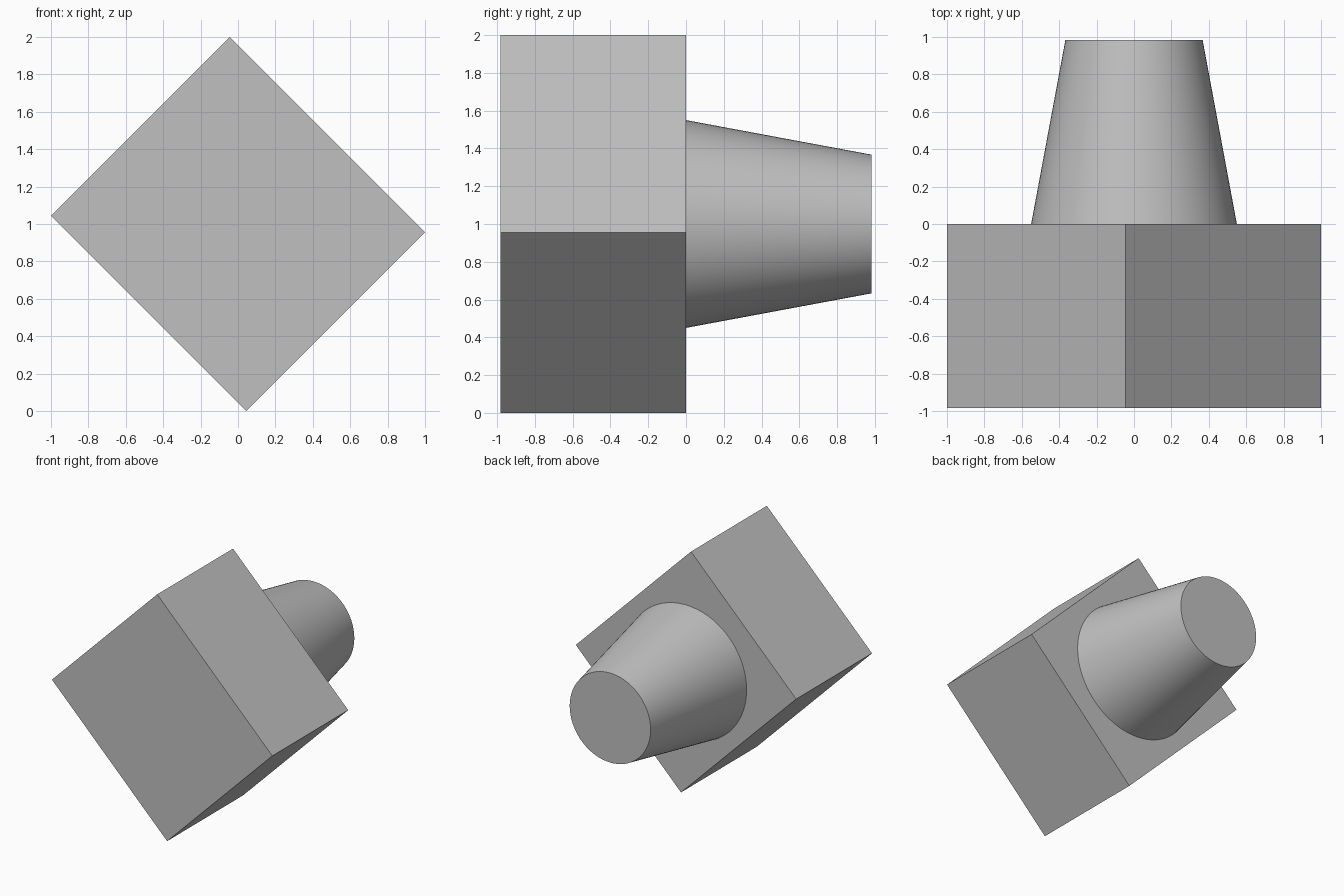
import bpy, math

default = bpy.data.objects.get("Cube")
if default:
    bpy.data.objects.remove(default, do_unlink=True)

grey = bpy.data.materials.new("light_grey")
grey.use_nodes = True
colour = (0.53, 0.53, 0.53, 1)
grey.diffuse_color = colour
grey.node_tree.nodes["Principled BSDF"].inputs["Base Color"].default_value = colour

DEPTH = 0.983   # both parts share the same depth along y
CENTRE_Z = 1.0


def finish(name):
    obj = bpy.context.object
    obj.name = name
    obj.data.materials.append(grey)
    bpy.ops.object.transform_apply(location=False, rotation=True, scale=True)
    return obj


# Rectangular block, turned 45 degrees about the depth axis
bpy.ops.mesh.primitive_cube_add(size=1, location=(0, -DEPTH / 2, CENTRE_Z))
bpy.context.object.scale = (1.478, DEPTH, 1.35)
bpy.context.object.rotation_euler = (0, math.radians(45), 0)
finish("block")

# Tapered round boss on the back, narrowing towards +y
bpy.ops.mesh.primitive_cone_add(vertices=96, radius1=0.55, radius2=0.367, depth=DEPTH,
                                location=(0, DEPTH / 2, CENTRE_Z),
                                rotation=(math.radians(-90), 0, 0))
finish("tapered_boss")
bpy.ops.object.shade_smooth_by_angle(angle=math.radians(30))
